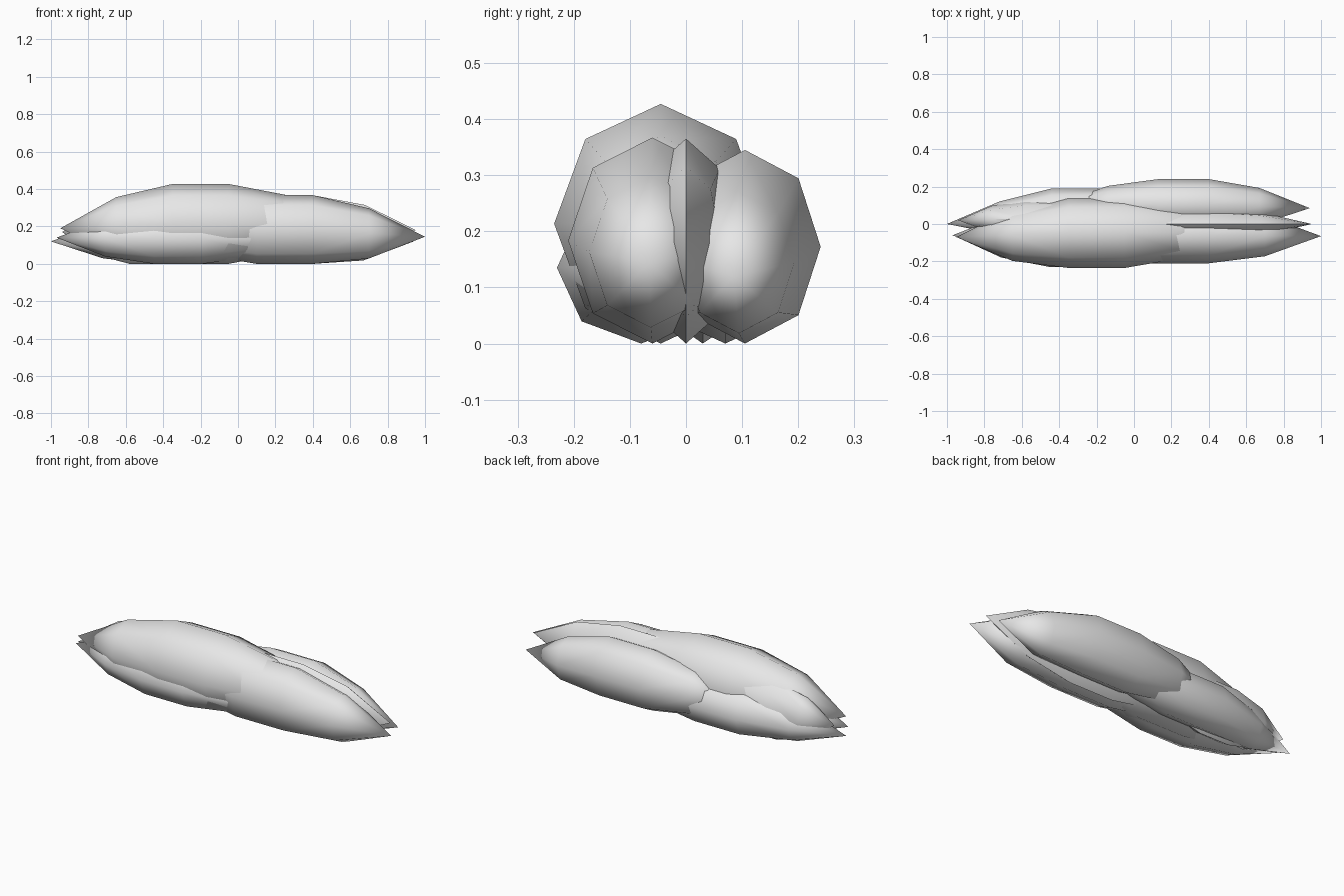
import bpy
import bmesh
from math import sin, cos, pi, radians
from mathutils import Vector

default_cube = bpy.data.objects.get("Cube")
if default_cube:
    bpy.data.objects.remove(default_cube, do_unlink=True)

# Single pale grey material shared by every lobe
shade = 0.8
grey = bpy.data.materials.new("pale grey")
grey.use_nodes = True
grey.diffuse_color = (shade, shade, shade, 1)
shader = grey.node_tree.nodes["Principled BSDF"]
shader.inputs["Base Color"].default_value = grey.diffuse_color

SIDES = 8
SEGMENTS = 5


def bulge(t):
    """Relative girth along a lobe: zero at the tips, full around the belly."""
    return (sin(pi * t) / sin(pi * 2 / SEGMENTS)) ** 0.65


def lobe(name, tip, length, belly_y, width, height):
    """Octagonal spindle resting on the ground, running from its tip along x."""
    tip = Vector(tip)
    belly = Vector((0, belly_y, height / 2))
    bm = bmesh.new()
    rings = []
    for step in range(1, SEGMENTS):
        t = step / SEGMENTS
        girth = bulge(t)
        # The visible half of the centre line bends towards the tip
        bend = 2 * (1 - girth) if t < 0.5 else 0
        centre = belly.lerp(tip, bend)
        centre.x = tip.x + length * t
        ring = []
        for side in range(SIDES):
            angle = 2 * pi * side / SIDES
            offset = Vector((0, width / 2 * cos(angle), height / 2 * sin(angle)))
            ring.append(bm.verts.new(centre + girth * offset))
        rings.append(ring)

    front_point = bm.verts.new(tip)
    hidden_point = bm.verts.new((tip.x + length, belly_y, height / 2))
    for side in range(SIDES):
        following = (side + 1) % SIDES
        for near, far in zip(rings, rings[1:]):
            bm.faces.new((near[side], near[following], far[following], far[side]))
        for point, ring in ((front_point, rings[0]), (hidden_point, rings[-1])):
            bm.faces.new((point, ring[side], ring[following]))
    bmesh.ops.recalc_face_normals(bm, faces=bm.faces)

    mesh = bpy.data.meshes.new(name)
    bm.to_mesh(mesh)
    bm.free()
    mesh.materials.append(grey)
    part = bpy.data.objects.new(name, mesh)
    bpy.context.collection.objects.link(part)
    bpy.ops.object.select_all(action="DESELECT")
    part.select_set(True)
    bpy.context.view_layer.objects.active = part
    bpy.ops.object.shade_smooth_by_angle(angle=radians(60))


# Lobes pointing to the right end: tall one, its underside, sliver and low back one
lobe("tall_lobe", tip=(-0.95, -0.07, 0.19), length=1.5,
     belly_y=-0.045, width=0.38, height=0.427)
lobe("lower_lobe", tip=(-0.97, -0.06, 0.14), length=1.3,
     belly_y=-0.08, width=0.3, height=0.27)
lobe("inner_sliver", tip=(-0.94, 0.02, 0.17), length=0.9,
     belly_y=0.03, width=0.2, height=0.33)
lobe("back_low_lobe", tip=(-1, 0, 0.12), length=1.4,
     belly_y=0.07, width=0.24, height=0.265)

# Lobes pointing to the left end: front, narrow middle and rounded back one
lobe("front_lobe", tip=(1, -0.065, 0.145), length=-1.5,
     belly_y=-0.06, width=0.3, height=0.367)
lobe("middle_lobe", tip=(0.95, 0, 0.18), length=-1.35,
     belly_y=0, width=0.17, height=0.365)
lobe("back_lobe", tip=(0.94, 0.085, 0.12), length=-1.35,
     belly_y=0.105, width=0.27, height=0.345)
